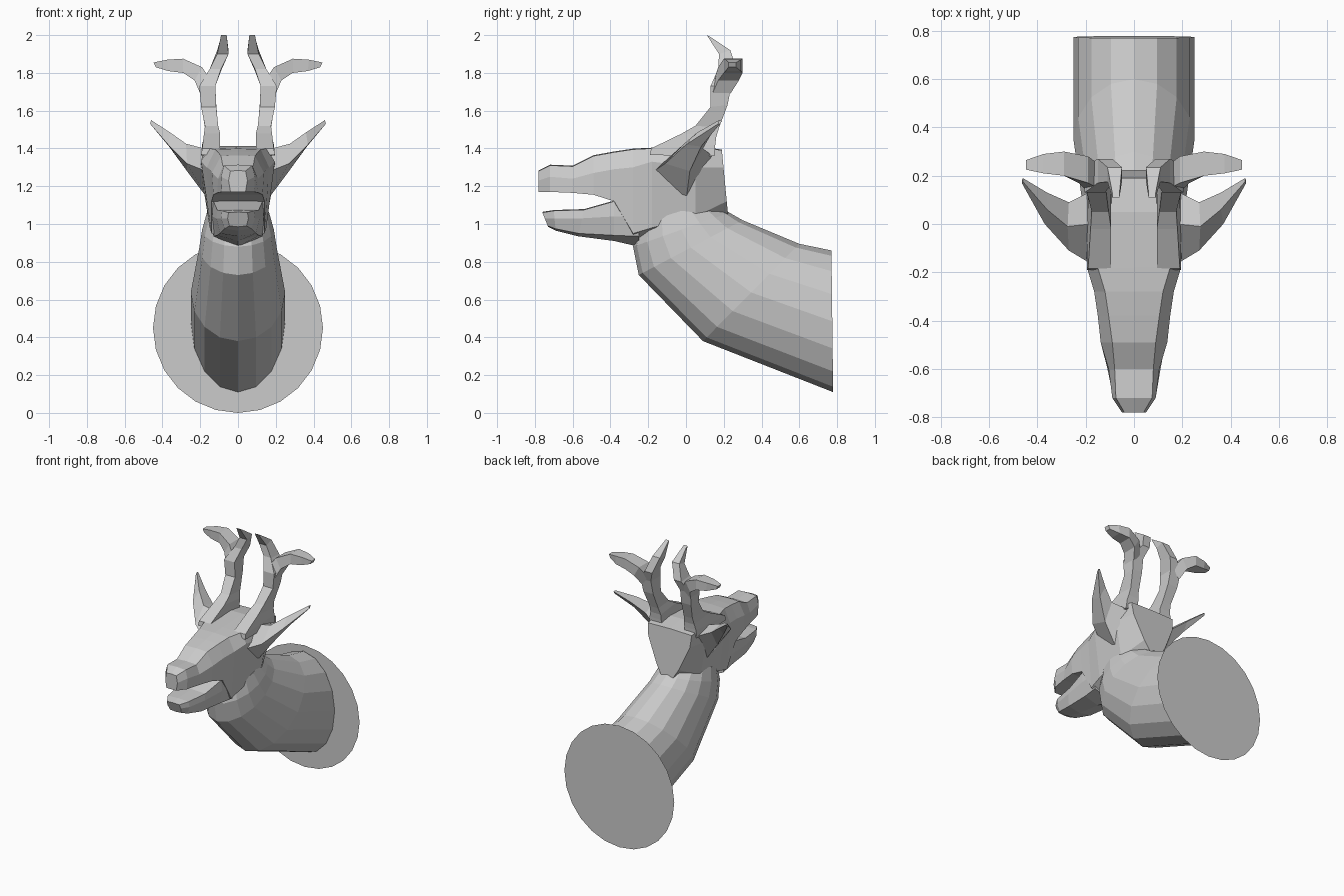
import bpy, bmesh, math
from mathutils import Vector


def loft(name, rings):
    """Skin a list of equal-length point rings, capping both ends."""
    bm = bmesh.new()
    loops = [[bm.verts.new(p) for p in ring] for ring in rings]
    n = len(loops[0])
    for a, b in zip(loops, loops[1:]):
        for i in range(n):
            j = (i + 1) % n
            bm.faces.new((a[i], a[j], b[j], b[i]))
    bm.faces.new(loops[0])
    bm.faces.new(loops[-1])
    bmesh.ops.recalc_face_normals(bm, faces=bm.faces)
    me = bpy.data.meshes.new(name)
    bm.to_mesh(me)
    bm.free()
    ob = bpy.data.objects.new(name, me)
    bpy.context.collection.objects.link(ob)
    return ob


def both_sides(name, rings):
    for side, s in (("right", 1), ("left", -1)):
        loft(f"{name}_{side}", [[(s * x, y, z) for x, y, z in r] for r in rings])


# Flat round wall plate
bpy.ops.mesh.primitive_circle_add(vertices=24, radius=0.45, fill_type='NGON',
                                  location=(0, 0.78, 0.45), rotation=(math.pi / 2, 0, 0))
bpy.context.object.name = "wall_plate"


# Neck: tilted ellipses given by top (y, z), bottom (y, z), half width
def ellipse(yt, zt, yb, zb, w, n=16):
    top, bot = Vector((0, yt, zt)), Vector((0, yb, zb))
    c, h = (top + bot) / 2, (top - bot) / 2
    return [c + h * math.cos(2 * math.pi * i / n)
            + Vector((w * math.sin(2 * math.pi * i / n), 0, 0)) for i in range(n)]


loft("neck", [ellipse(*e) for e in (
    (0.77, 0.86, 0.779, 0.11, 0.25),
    (0.60, 0.895, 0.09, 0.38, 0.25),
    (0.30, 1.02, -0.25, 0.73, 0.205),
    (0.23, 1.06, -0.28, 0.88, 0.19),
    (0.14, 1.12, -0.25, 1.00, 0.165))])


# Head slices: y at top, y at bottom, three (half width, z) corners, keel z
def slice_ring(y0, y1, wt, zt, wm, zm, wb, zb, zc):
    def at(x, z):
        return (x, y0 + (y1 - y0) * (zt - z) / (zt - zc), z)
    half = [at(wt, zt), at(wm, zm), at(wb, zb)]
    return half + [at(0, zc)] + [(-x, y, z) for x, y, z in reversed(half)] + [at(0, zt + 0.004)]


loft("head", [slice_ring(*s) for s in (
    (-0.78, -0.78, 0.04, 1.28, 0.05, 1.23, 0.04, 1.17, 1.17),
    (-0.72, -0.72, 0.075, 1.31, 0.09, 1.25, 0.085, 1.17, 1.17),
    (-0.60, -0.60, 0.08, 1.305, 0.105, 1.24, 0.11, 1.165, 1.165),
    (-0.49, -0.49, 0.09, 1.36, 0.138, 1.27, 0.13, 1.155, 1.155),
    (-0.38, -0.38, 0.105, 1.38, 0.15, 1.29, 0.14, 1.12, 1.12),
    (-0.28, -0.28, 0.12, 1.395, 0.165, 1.30, 0.14, 0.95, 0.89),
    (-0.18, -0.18, 0.15, 1.40, 0.195, 1.33, 0.15, 0.98, 0.91),
    (0.05, 0.05, 0.18, 1.41, 0.20, 1.30, 0.155, 1.04, 0.95),
    (0.19, 0.23, 0.18, 1.39, 0.17, 1.30, 0.09, 1.12, 0.97))])

# Lower jaw
loft("lower_jaw", [slice_ring(*s) for s in (
    (-0.76, -0.73, 0.05, 1.06, 0.055, 1.03, 0.045, 0.99, 0.985),
    (-0.70, -0.69, 0.085, 1.07, 0.09, 1.03, 0.07, 0.975, 0.965),
    (-0.54, -0.57, 0.11, 1.075, 0.115, 1.03, 0.095, 0.95, 0.935),
    (-0.38, -0.38, 0.13, 1.12, 0.135, 1.04, 0.11, 0.94, 0.91),
    (-0.25, -0.25, 0.14, 1.13, 0.145, 1.04, 0.13, 0.935, 0.88))])

# Ears: front, top, back, bottom corners of each section
both_sides("ear", [
    [(0.17, -0.17, 1.28), (0.18, 0.0, 1.40), (0.17, 0.14, 1.36), (0.15, 0.0, 1.12)],
    [(0.27, -0.11, 1.32), (0.275, -0.01, 1.425), (0.27, 0.09, 1.40), (0.27, 0.02, 1.28)],
    [(0.37, 0.0, 1.42), (0.36, 0.06, 1.485), (0.36, 0.13, 1.47), (0.365, 0.08, 1.41)],
    [(0.465, 0.17, 1.53), (0.46, 0.175, 1.55), (0.46, 0.19, 1.545), (0.465, 0.18, 1.53)]])

# Antler stems: inner x, outer x, front (y, z), back (y, z)
both_sides("antler", [
    [(xi, yf, zf), (xo, yf, zf), (xo, yb, zb), (xi, yb, zb)]
    for xi, xo, yf, zf, yb, zb in (
        (0.09, 0.195, -0.19, 1.365, 0.15, 1.36),
        (0.095, 0.19, -0.185, 1.40, 0.155, 1.42),
        (0.095, 0.18, -0.02, 1.48, 0.16, 1.46),
        (0.105, 0.175, 0.05, 1.52, 0.175, 1.51),
        (0.115, 0.195, 0.13, 1.62, 0.22, 1.63),
        (0.12, 0.205, 0.13, 1.73, 0.24, 1.73),
        (0.09, 0.15, 0.17, 1.82, 0.27, 1.81),
        (0.05, 0.11, 0.175, 1.90, 0.235, 1.92),
        (0.06, 0.09, 0.11, 2.00, 0.13, 1.99))])

# Outer tines: upper (x, z), lower (x, z), y range
both_sides("antler_tine", [
    [(xt, y0, zt), (xt, y1, zt), (xb, y1, zb), (xb, y0, zb)]
    for xt, zt, xb, zb, y0, y1 in (
        (0.13, 1.74, 0.20, 1.69, 0.14, 0.235),
        (0.19, 1.83, 0.23, 1.76, 0.17, 0.28),
        (0.29, 1.875, 0.29, 1.80, 0.20, 0.30),
        (0.375, 1.87, 0.37, 1.81, 0.21, 0.29),
        (0.447, 1.855, 0.435, 1.83, 0.225, 0.265))])
